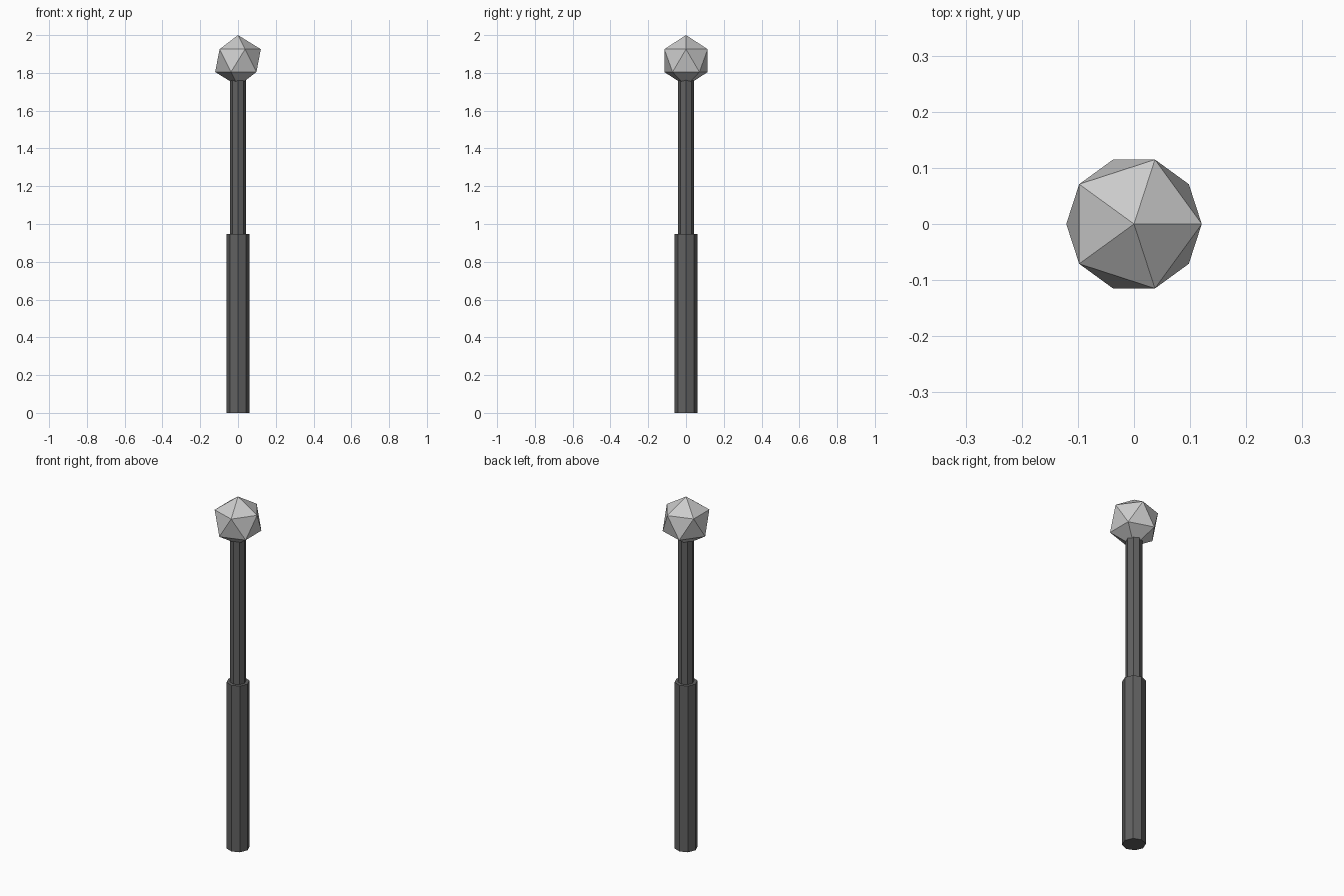
import bpy

if "Cube" in bpy.data.objects:
    bpy.data.objects.remove(bpy.data.objects["Cube"])

dark = bpy.data.materials.new("dark_grip")
dark.diffuse_color = (0.12, 0.12, 0.12, 1)
dark.use_nodes = True
dark.node_tree.nodes["Principled BSDF"].inputs["Base Color"].default_value = dark.diffuse_color


def octagonal_rod(name, radius, z0, z1):
    bpy.ops.mesh.primitive_cylinder_add(vertices=8, radius=radius, depth=z1 - z0,
                                        location=(0, 0, (z0 + z1) / 2))
    rod = bpy.context.object
    rod.name = name
    rod.data.materials.append(dark)


# Thick lower handle and thinner upper shaft
octagonal_rod("handle", 0.06, 0.0, 0.947)
octagonal_rod("shaft", 0.042, 0.947, 1.78)

# Faceted twenty-sided head
bpy.ops.mesh.primitive_ico_sphere_add(subdivisions=1, radius=0.135, location=(0, 0, 1.865))
bpy.context.object.name = "head"
